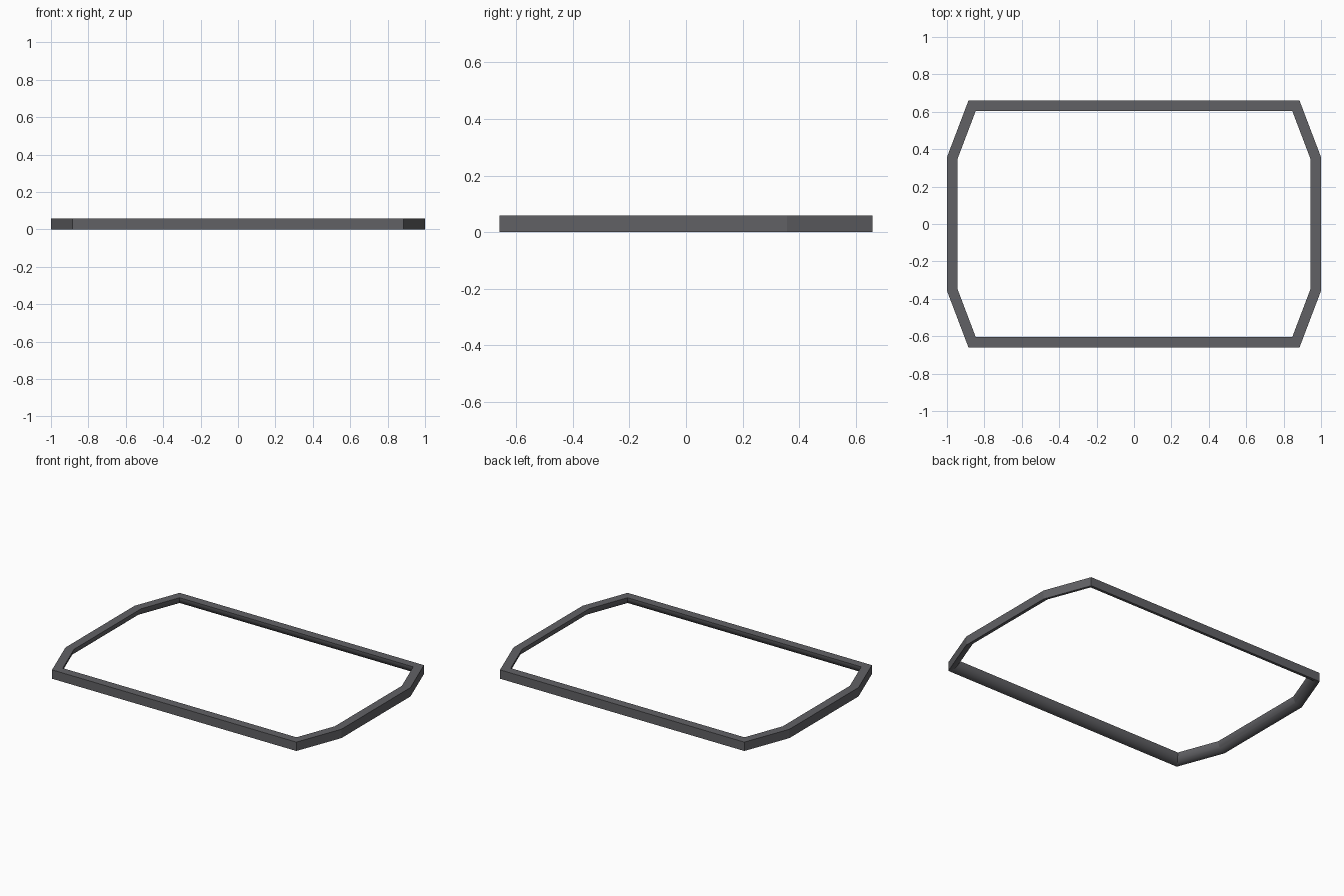
import bpy, bmesh, math
from mathutils import Vector

if "Cube" in bpy.data.objects:
    bpy.data.objects.remove(bpy.data.objects["Cube"])

H, W, SEG = 0.058, 0.056, 12

# Outer outline of the ring, counter-clockwise, mirrored from one quadrant
q = [(1.0, 0.357), (0.885, 0.66)]
outline = [Vector(p) for p in
           q + [(-x, y) for x, y in reversed(q)]
           + [(-x, -y) for x, y in q]
           + [(x, -y) for x, y in reversed(q)]]

# Quarter-round section as (inset, height): flat top and outside, rounded underside
profile = [(0.0, H)]
for i in range(SEG + 1):
    a = math.pi / 2 * i / SEG
    profile.append((W * math.cos(a), H - H * math.sin(a)))


def miter(i):
    """Offset direction into the ring at a corner, for unit inset."""
    p, c, n = outline[i - 1], outline[i], outline[(i + 1) % len(outline)]
    d1, d2 = (c - p).normalized(), (n - c).normalized()
    n1, n2 = Vector((-d1.y, d1.x)), Vector((-d2.y, d2.x))
    return (n1 + n2) / (1 + n1.dot(n2))


# Sweep the section around the outline with mitred corners
bm = bmesh.new()
rings = []
for i, c in enumerate(outline):
    m = miter(i)
    rings.append([bm.verts.new((*(c + m * d), z)) for d, z in profile])
for i, a in enumerate(rings):
    b = rings[(i + 1) % len(rings)]
    for j in range(len(profile)):
        k = (j + 1) % len(profile)
        bm.faces.new((a[j], b[j], b[k], a[k]))
bmesh.ops.recalc_face_normals(bm, faces=bm.faces)

mesh = bpy.data.meshes.new("rim_frame")
bm.to_mesh(mesh)
bm.free()
frame = bpy.data.objects.new("rim_frame", mesh)
bpy.context.collection.objects.link(frame)

# Dark grey finish
mat = bpy.data.materials.new("dark_grey")
mat.diffuse_color = (0.12, 0.12, 0.13, 1)
mat.use_nodes = True
mat.node_tree.nodes["Principled BSDF"].inputs["Base Color"].default_value = mat.diffuse_color
mesh.materials.append(mat)

# Smooth underside, crisp outer edges and mitres
bpy.context.view_layer.objects.active = frame
frame.select_set(True)
bpy.ops.object.shade_smooth_by_angle(angle=math.radians(15))
